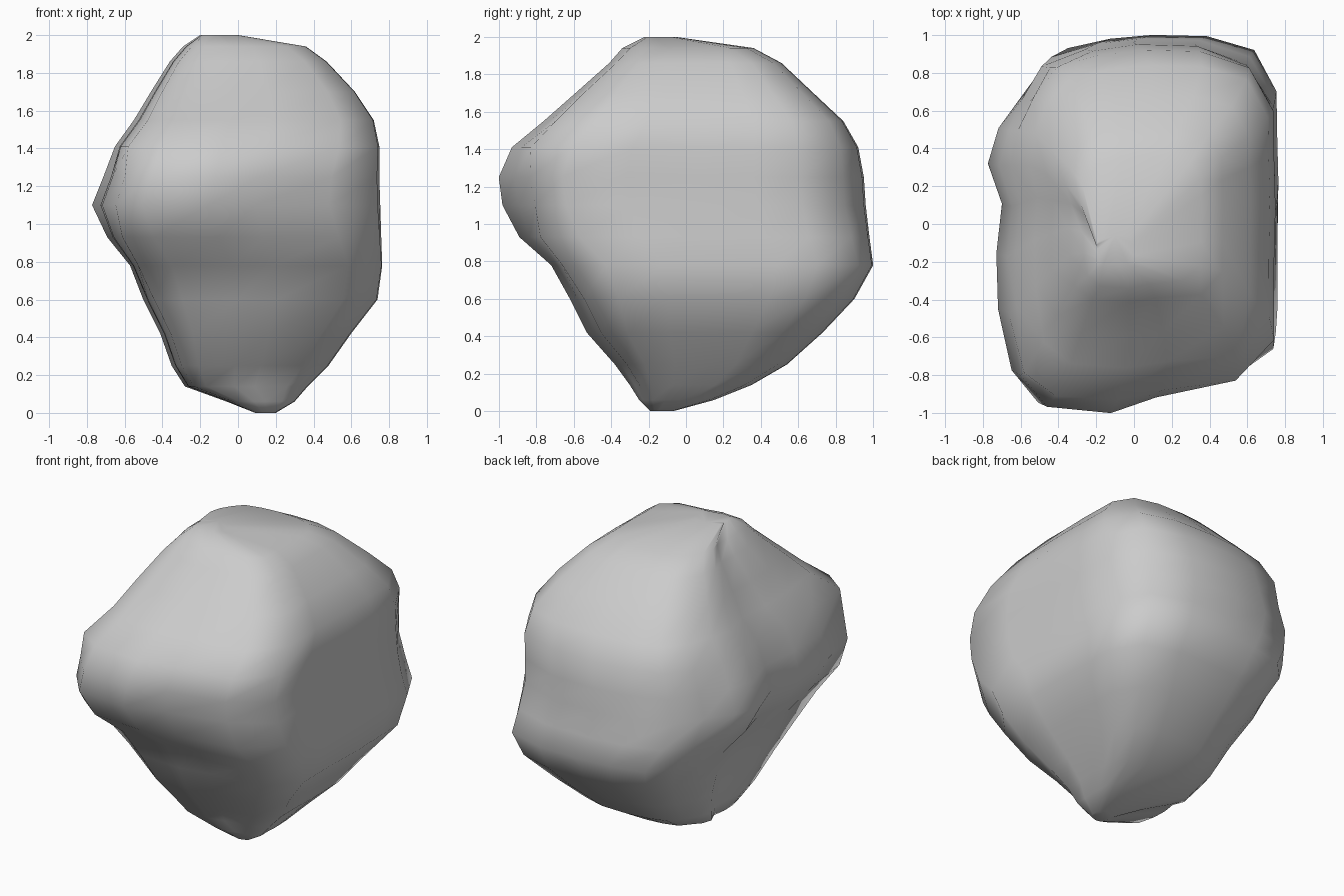
import bpy, bmesh
from mathutils import Vector

if "Cube" in bpy.data.objects:
    bpy.data.objects.remove(bpy.data.objects["Cube"])

# Plan outline of the boulder, counter-clockwise, seen from above
OUTLINE = [(.765, .1), (.755, .4), (.75, .65), (.6, .88), (.33, .99), (0, 1), (-.25, .96),
           (-.48, .86), (-.58, .67), (-.71, .53), (-.77, .34), (-.69, .12), (-.72, -.15),
           (-.71, -.45), (-.63, -.77), (-.5, -.96), (-.15, -1), (.1, -.9), (.48, -.8),
           (.75, -.65), (.745, -.3)]

# Slices: height, x min, x max, y min, y max, squareness (negative = rounder)
SLICES = [(0.00, .09, .20, -.19, -.07, -.5),
          (0.06, -.06, .30, -.25, .15, 0),
          (0.14, -.28, .37, -.30, .35, .2),
          (0.25, -.35, .48, -.38, .54, .3),
          (0.42, -.41, .60, -.53, .73, .4),
          (0.60, -.50, .74, -.62, .90, .5),
          (0.78, -.57, .765, -.72, 1.0, .65),
          (0.93, -.69, .76, -.89, .98, .4),
          (1.10, -.77, .755, -.98, .96, .1),
          (1.25, -.71, .75, -1.0, .95, .15),
          (1.41, -.65, .75, -.93, .92, .45),
          (1.55, -.55, .72, -.76, .84, .6),
          (1.70, -.46, .62, -.59, .68, .65),
          (1.86, -.36, .47, -.41, .51, .6),
          (1.94, -.29, .36, -.34, .36, .4),
          (2.00, -.20, .00, -.22, -.06, 0)]


def corner_weight(p, z):
    """How far each corner of the boulder follows the squareness."""
    if p.y < 0:
        return 1 if p.x > 0 or z < 1.5 else .6
    return .35 if p.x > 0 else .65


bm = bmesh.new()
rings = []
for z, x0, x1, y0, y1, sq in SLICES:
    ring = []
    for px, py in OUTLINE:
        p = Vector((px / .767, py))
        if sq < 0:
            p = p.lerp(p.normalized(), -sq)
        else:
            p = p.lerp(p / max(abs(p.x), abs(p.y)), sq * corner_weight(p, z))
        ring.append(bm.verts.new((x0 + (p.x + 1) / 2 * (x1 - x0),
                                  y0 + (p.y + 1) / 2 * (y1 - y0), z)))
    rings.append(ring)

# Skin between slices, then cap both ends
n = len(OUTLINE)
for a, b in zip(rings, rings[1:]):
    for i in range(n):
        j = (i + 1) % n
        bm.faces.new((a[i], a[j], b[j], b[i]))
bm.faces.new(rings[0][::-1])
bm.faces.new(rings[-1])

mesh = bpy.data.meshes.new("boulder")
bm.to_mesh(mesh)
bm.free()
rock = bpy.data.objects.new("boulder", mesh)
bpy.context.collection.objects.link(rock)
for f in mesh.polygons:
    f.use_smooth = True
